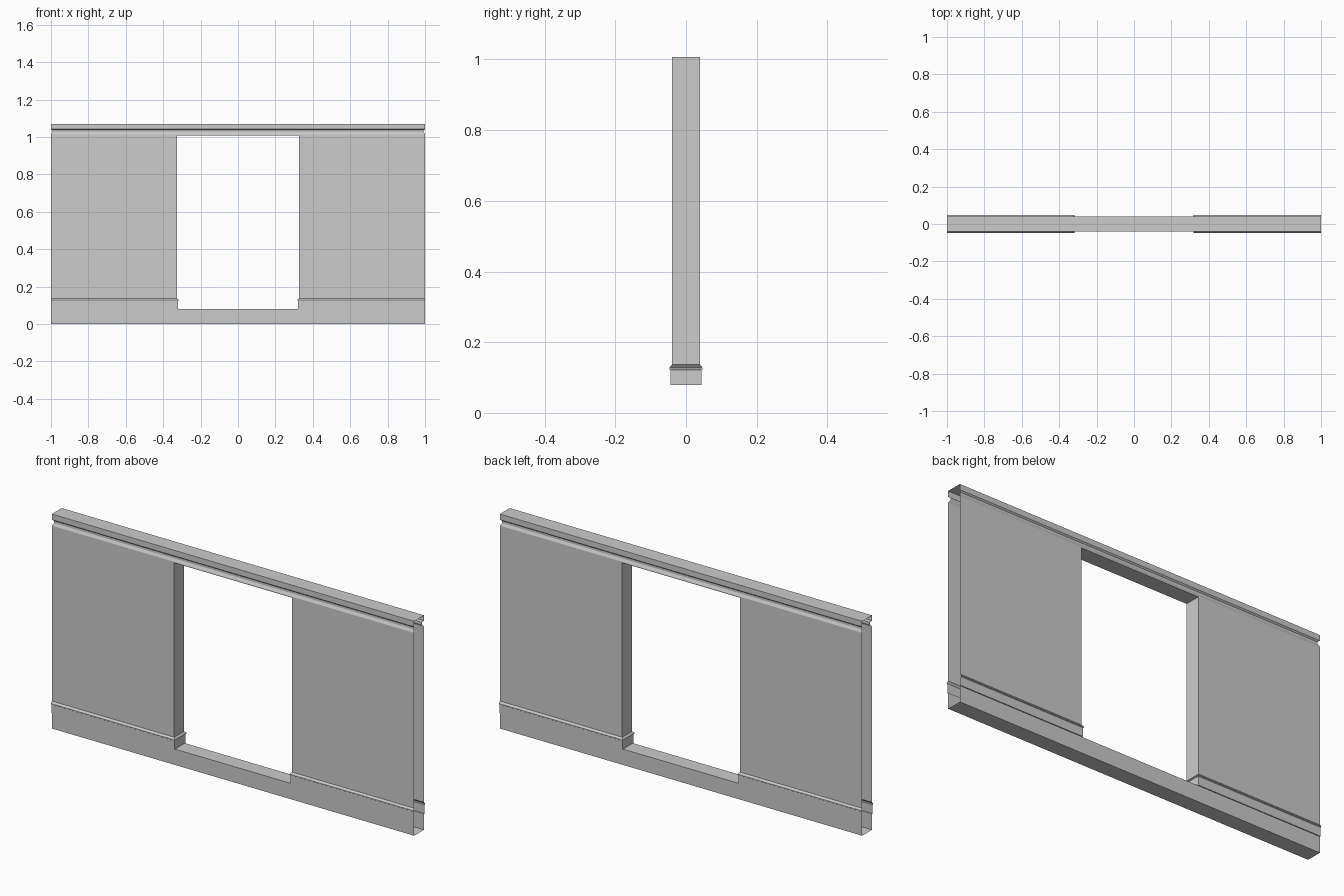
import bpy

if "Cube" in bpy.data.objects:
    bpy.data.objects.remove(bpy.data.objects["Cube"])

HALF_LEN = 1.0      # half length of the wall
HALF_THICK = 0.039  # half thickness of the wall
JAMB = 0.325        # half width of the doorway
SILL = 0.079        # top of the base
LINTEL = 1.007      # top of the doorway
TOP = 1.07


def loft(name, rows, mirror=False):
    """Bridge equal-length rows of points into a flat-faced open shell."""
    n = len(rows[0])
    verts = [p for row in rows for p in row]
    faces = [(r * n + i, r * n + i + 1, (r + 1) * n + i + 1, (r + 1) * n + i)
             for r in range(len(rows) - 1) for i in range(n - 1)]
    mesh = bpy.data.meshes.new(name)
    mesh.from_pydata(verts, [], faces)
    obj = bpy.data.objects.new(name, mesh)
    bpy.context.collection.objects.link(obj)
    if mirror:
        obj.modifiers.new("mirror", 'MIRROR').use_axis[0] = True
    return obj


def span(half_x, y, z):
    """One straight row along x."""
    return [(-half_x, y, z), (half_x, y, z)]


def wrap(offset, z):
    """U-shaped row around one wall panel, open at the outer end."""
    y, x = HALF_THICK + offset, JAMB - offset
    return [(HALF_LEN, y, z), (x, y, z), (x, -y, z), (HALF_LEN, -y, z)]


# Base channel, open at both ends, with the doorway sill on top
T = HALF_THICK
loft("base", [span(HALF_LEN, y, z) for y, z in
              [(T, SILL), (T, 0), (-T, 0), (-T, SILL)]])
loft("door_sill", [span(JAMB, y, SILL) for y in (-T, T)])

# Wall panels either side of the doorway, skirting wrapping round the jambs
panel_profile = [(0, SILL), (0.005, SILL), (0.005, 0.122), (0.008, 0.124),
                 (0.008, 0.128), (0, 0.137), (0, LINTEL)]
loft("wall_panel", [wrap(o, z) for o, z in panel_profile], mirror=True)

# Header with a shallow groove under the cornice
groove = [(0, LINTEL), (0, 1.012), (0.007, 1.025), (0.007, 1.036),
          (0, 1.042), (0, TOP)]
front = [span(HALF_LEN - d, -(T - d), z) for d, z in groove]
back = [span(HALF_LEN - d, T - d, z) for d, z in reversed(groove)]
loft("header", front + back)
loft("door_lintel", [span(JAMB, y, LINTEL) for y in (T, -T)])
